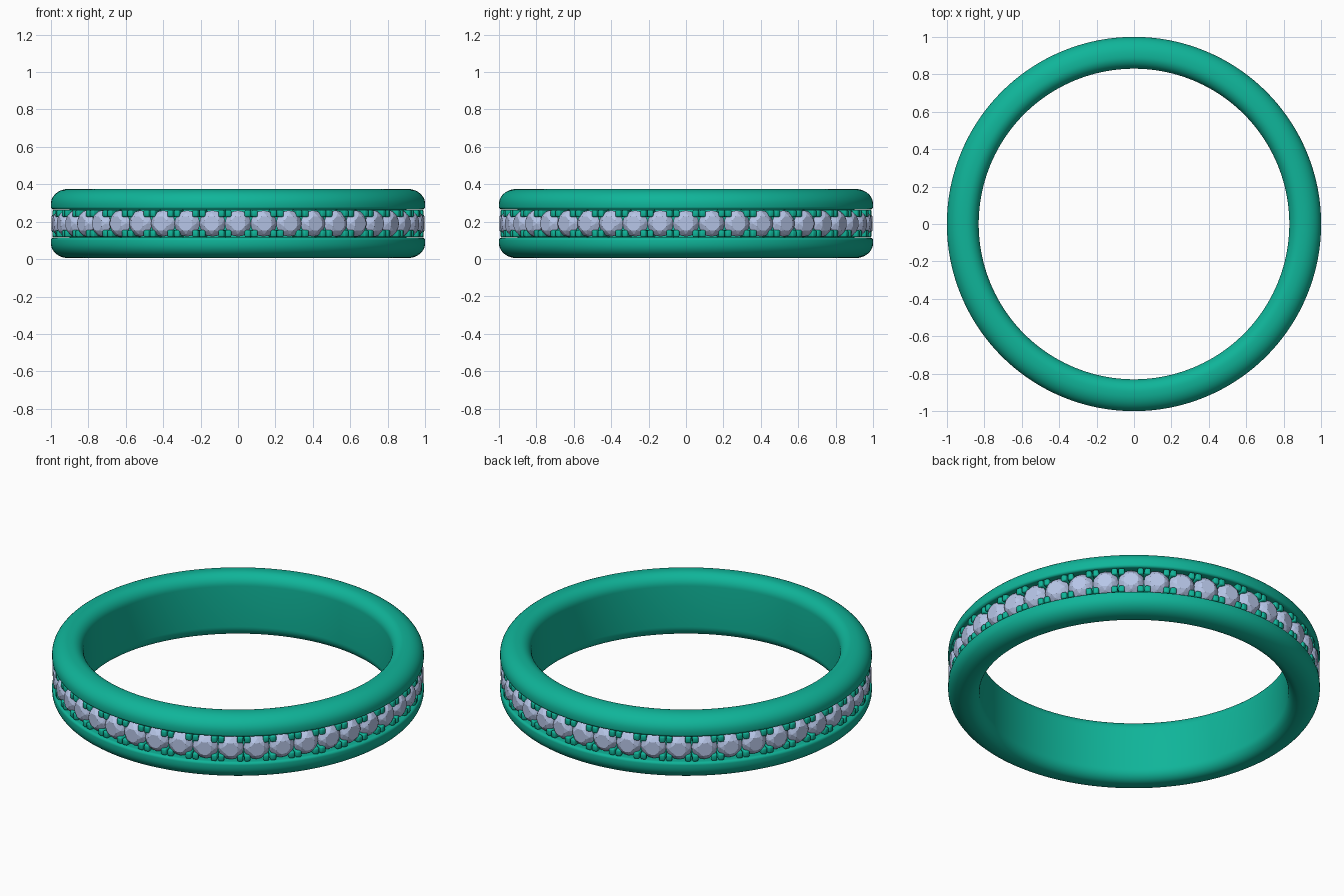
import bpy, bmesh, math
from mathutils import Matrix, Vector

if "Cube" in bpy.data.objects:
    bpy.data.objects.remove(bpy.data.objects["Cube"])

N = 44            # stones around the band
ZM = 0.19         # mid height

def material(name, col):
    m = bpy.data.materials.new(name)
    m.diffuse_color = col
    m.use_nodes = True
    m.node_tree.nodes["Principled BSDF"].inputs["Base Color"].default_value = m.diffuse_color
    return m

green = material("green_metal", (0.005, 0.46, 0.32, 1))
pale = material("pale_stone", (0.47, 0.56, 0.80, 1))

def finish(bm, name, mat, angle=None):
    bmesh.ops.recalc_face_normals(bm, faces=bm.faces)
    me = bpy.data.meshes.new(name)
    bm.to_mesh(me)
    bm.free()
    me.materials.append(mat)
    ob = bpy.data.objects.new(name, me)
    bpy.context.collection.objects.link(ob)
    if angle:
        bpy.context.view_layer.objects.active = ob
        ob.select_set(True)
        bpy.ops.object.shade_smooth_by_angle(angle=math.radians(angle))
        ob.select_set(False)
    return ob

# Band: upper half of the profile (radius, height above middle), mirrored and spun
def arc(cr, cz, rr, rz, a0, a1, n=8):
    return [(cr + rr * math.cos(math.radians(a0 + (a1 - a0) * i / n)),
             cz + rz * math.sin(math.radians(a0 + (a1 - a0) * i / n))) for i in range(n + 1)]

half = [(0.90, 0.0), (0.90, 0.075), (0.975, 0.075)]
half += arc(0.985, 0.09, 0.015, 0.015, -90, 0, 5)
half += arc(0.905, 0.105, 0.095, 0.08, 0, 90, 10)
half += arc(0.895, 0.12, 0.065, 0.065, 90, 180, 10)
profile = half + [(r, -z) for r, z in reversed(half[1:])]
SEG = 176
bm = bmesh.new()
rings = []
for i in range(SEG):
    a = 2 * math.pi * i / SEG
    rings.append([bm.verts.new((r * math.cos(a), r * math.sin(a), ZM + z)) for r, z in profile])
for i in range(SEG):
    p, q = rings[i], rings[(i + 1) % SEG]
    for j in range(len(profile)):
        k = (j + 1) % len(profile)
        bm.faces.new((p[j], q[j], q[k], p[k]))
finish(bm, "ring_band", green, 40)

# Placement frame: local x = radial outwards, y = tangent, z = up
def frame(i):
    return Matrix.Rotation(2 * math.pi * i / N, 4, 'Z') @ Matrix.Translation((0, 0, ZM))

# Brilliant-cut stones as convex hulls of facet rings (radius, depth, sides, phase)
cut = [(0.040, 0.997, 8, 0.5), (0.057, 0.985, 8, 0.0), (0.070, 0.966, 16, 0.0),
       (0.070, 0.960, 16, 0.0), (0.003, 0.902, 8, 0.0)]
bm = bmesh.new()
for i in range(N):
    M = frame(i)
    vs = []
    for r, d, n, ph in cut:
        for k in range(n):
            t = 2 * math.pi * (k + ph) / n
            vs.append(bm.verts.new(M @ Vector((d, r * math.cos(t), r * math.sin(t)))))
    bmesh.ops.convex_hull(bm, input=vs)
finish(bm, "stones", pale)

# Four bevelled prongs per stone, leaning over its corners
bm = bmesh.new()
for i in range(N):
    for sy in (-1, 1):
        for sz in (-1, 1):
            M = frame(i) @ Matrix.Translation((0.945, sy * 0.051, sz * 0.054)) \
                @ Matrix.Diagonal((0.095, 0.032, 0.038, 1))
            bmesh.ops.create_cube(bm, size=1, matrix=M)
bmesh.ops.bevel(bm, geom=bm.edges[:], offset=0.008, segments=2, affect='EDGES', profile=0.5)
finish(bm, "prongs", green, 50)
